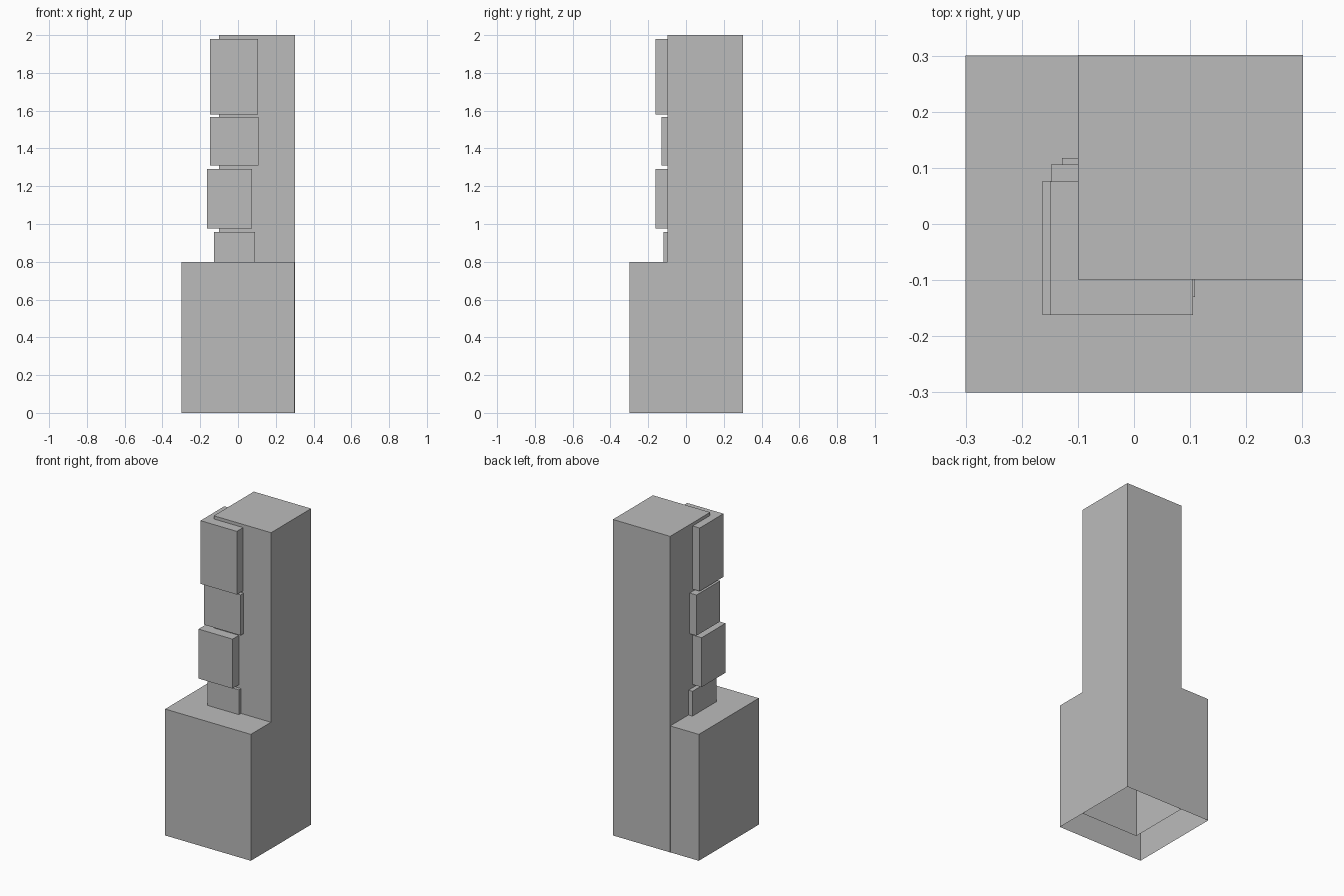
import bpy
import bmesh
from mathutils import Vector

default_cube = bpy.data.objects.get("Cube")
if default_cube:
    bpy.data.objects.remove(default_cube, do_unlink=True)

# Single flat colour
grey = bpy.data.materials.new("plain grey")
grey.use_nodes = True
colour = (0.5, 0.5, 0.5, 1)
grey.diffuse_color = colour
grey.node_tree.nodes["Principled BSDF"].inputs["Base Color"].default_value = colour


def box(name, low, high, open_bottom=False):
    """Flat-shaded box between two corners, optionally without its floor."""
    low, high = Vector(low), Vector(high)
    bm = bmesh.new()
    bmesh.ops.create_cube(bm, size=1)
    for v in bm.verts:
        v.co = (low + high) / 2 + v.co * (high - low)
    if open_bottom:
        bm.normal_update()
        floor = [f for f in bm.faces if f.normal.z < -0.5]
        bmesh.ops.delete(bm, geom=floor, context='FACES_ONLY')
    mesh = bpy.data.meshes.new(name)
    bm.to_mesh(mesh)
    bm.free()
    mesh.materials.append(grey)
    obj = bpy.data.objects.new(name, mesh)
    bpy.context.collection.objects.link(obj)
    return obj


# Hollow base block and tall tower, both open underneath
box("base_block", (-0.3, -0.3, 0), (0.3, 0.3, 0.8), open_bottom=True)
box("tower", (-0.1, -0.099, 0), (0.301, 0.301, 2), open_bottom=True)

# Sign boxes wrapped round the tower's front corner
box("sign_top", (-0.149, -0.162, 1.58), (0.105, 0.076, 1.98))
box("sign_upper", (-0.148, -0.13, 1.31), (0.109, 0.106, 1.567))
box("sign_lower", (-0.163, -0.162, 0.977), (0.075, 0.077, 1.29))
box("sign_bottom", (-0.128, -0.12, 0.79), (0.091, 0.118, 0.957))
